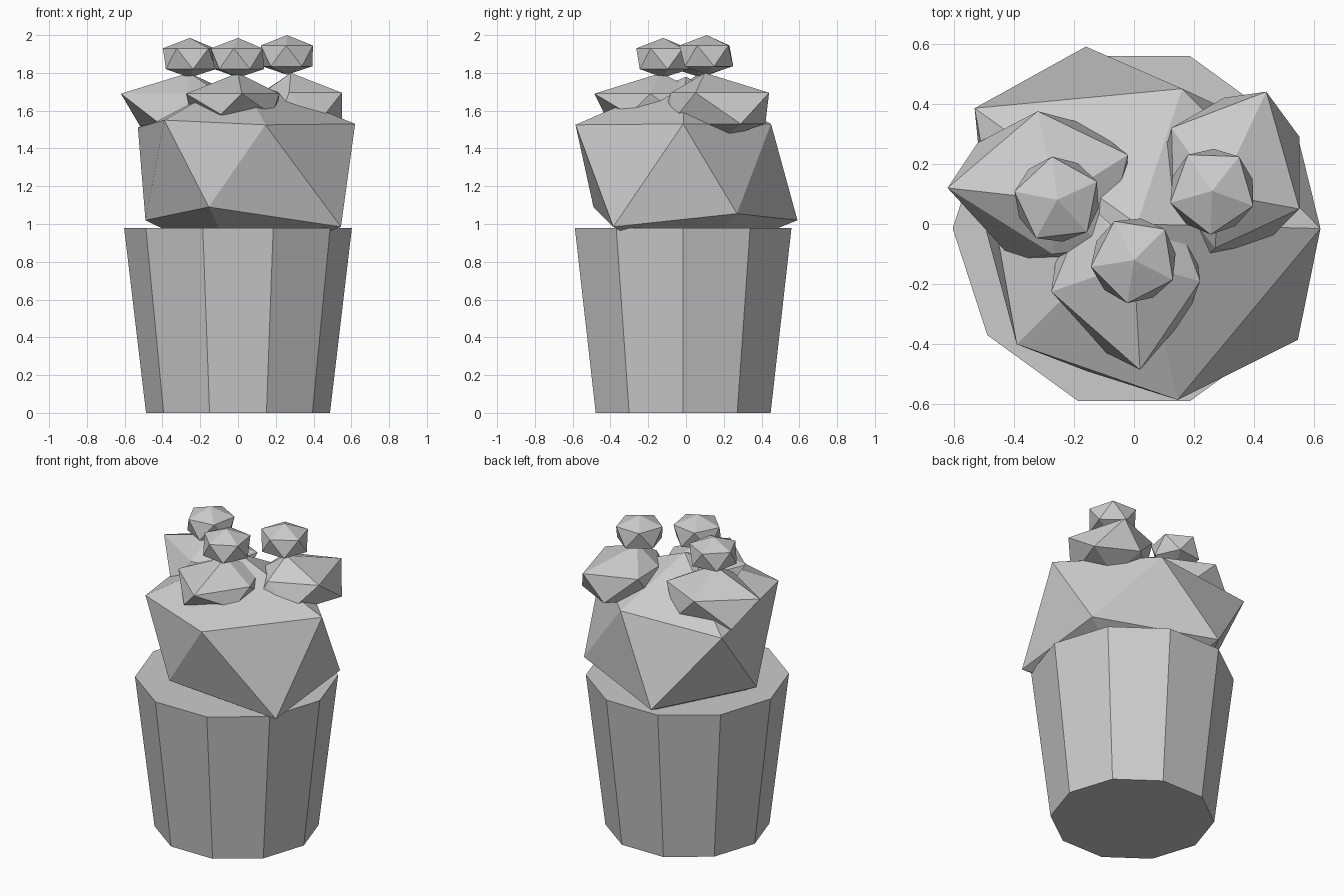
import bpy
import bmesh
from math import cos, sin, radians

cube = bpy.data.objects.get("Cube")
if cube:
    bpy.data.objects.remove(cube, do_unlink=True)

# Single plain grey for everything
GREY = (0.6, 0.6, 0.6, 1.0)
grey = bpy.data.materials.new("plain_grey")
grey.use_nodes = True
grey.diffuse_color = GREY
grey.node_tree.nodes["Principled BSDF"].inputs["Base Color"].default_value = GREY


def finish(name, bm):
    """Turn a bmesh into a flat-shaded grey object."""
    bmesh.ops.recalc_face_normals(bm, faces=bm.faces[:])
    mesh = bpy.data.meshes.new(name)
    bm.to_mesh(mesh)
    bm.free()
    mesh.materials.append(grey)
    obj = bpy.data.objects.new(name, mesh)
    bpy.context.scene.collection.objects.link(obj)
    return obj


def lump(name, top, upper, lower, bottom):
    """Uneven icosahedron: two counter-clockwise rings of five between two tips."""
    bm = bmesh.new()
    peak, base = bm.verts.new(top), bm.verts.new(bottom)
    high = [bm.verts.new(p) for p in upper]
    low = [bm.verts.new(p) for p in lower]
    for i in range(5):
        j = (i + 1) % 5
        bm.faces.new((peak, high[i], high[j]))
        bm.faces.new((high[i], low[i], high[j]))
        bm.faces.new((high[j], low[i], low[j]))
        bm.faces.new((base, low[j], low[i]))
    return finish(name, bm)


def at_height(points, z):
    return [(x, y, z) for x, y in points]


def ring(x, y, z, radius, phase):
    angles = [radians(phase + 72 * i) for i in range(5)]
    return [(x + radius * cos(a), y + radius * sin(a), z) for a in angles]


# Ten-sided tapered pot
bm = bmesh.new()
bmesh.ops.create_cone(bm, cap_ends=True, segments=10,
                      radius1=0.487, radius2=0.603, depth=0.98)
for v in bm.verts:
    v.co.y, v.co.x = v.co.x, v.co.y   # corners point along x
    v.co.y -= 0.015
    v.co.z += 0.49
# Make sure a corner lies on the x axis whatever the start angle
if min(abs(v.co.y + 0.015) for v in bm.verts) > 0.01:
    for v in bm.verts:
        x, y = v.co.x, v.co.y + 0.015
        v.co.x, v.co.y = y, x - 0.015
finish("pot", bm)

# Large body sitting in the pot
lump("body", (0.01, 0.0, 1.78),
     [(0.62, -0.015, 1.53), (0.16, 0.45, 1.53), (-0.53, 0.385, 1.51),
      (-0.39, -0.4, 1.55), (0.145, -0.585, 1.525)],
     [(0.55, 0.27, 1.055), (-0.16, 0.59, 1.02), (-0.49, -0.03, 1.02),
      (-0.155, -0.49, 1.09), (0.545, -0.385, 0.985)],
     (0.0, 0.0, 0.78))

# Three medium lumps on the body
lump("front_lump", (0.0, -0.13, 1.8),
     at_height([(0.22, -0.19), (0.12, 0.08), (-0.15, 0.08),
                (-0.275, -0.225), (0.02, -0.485)], 1.69),
     at_height([(0.2, -0.03), (-0.02, 0.1), (-0.25, -0.05),
                (-0.09, -0.43), (0.18, -0.3)], 1.58),
     (0.0, -0.13, 1.47))
lump("right_lump", (-0.26, 0.08, 1.8),
     at_height([(-0.02, 0.23), (-0.32, 0.375), (-0.62, 0.12),
                (-0.27, -0.1), (-0.1, -0.08)], 1.69),
     at_height([(-0.15, 0.33), (-0.52, 0.27), (-0.4, -0.12),
                (-0.2, -0.13), (-0.03, 0.07)], 1.52),
     (-0.28, 0.1, 1.46))
lump("left_lump", (0.28, 0.1, 1.8),
     at_height([(0.55, 0.05), (0.44, 0.44), (0.125, 0.32),
                (0.13, 0.1), (0.27, -0.08)], 1.695),
     at_height([(0.55, 0.29), (0.3, 0.42), (0.09, 0.2),
                (0.21, -0.14), (0.42, -0.08)], 1.53),
     (0.33, 0.2, 1.455))

# Small knobs, one on each lump
for name, x, y, lift, phase in (("front_knob", 0.0, -0.12, 0.0, 45),
                                ("right_knob", -0.255, 0.08, 0.0, 25),
                                ("left_knob", 0.26, 0.11, 0.015, -20)):
    lump(name, (x, y, 1.985 + lift),
         ring(x, y, 1.93 + lift, 0.145, phase),
         ring(x, y, 1.82 + lift, 0.14, phase + 36),
         (x, y, 1.775 + lift))
